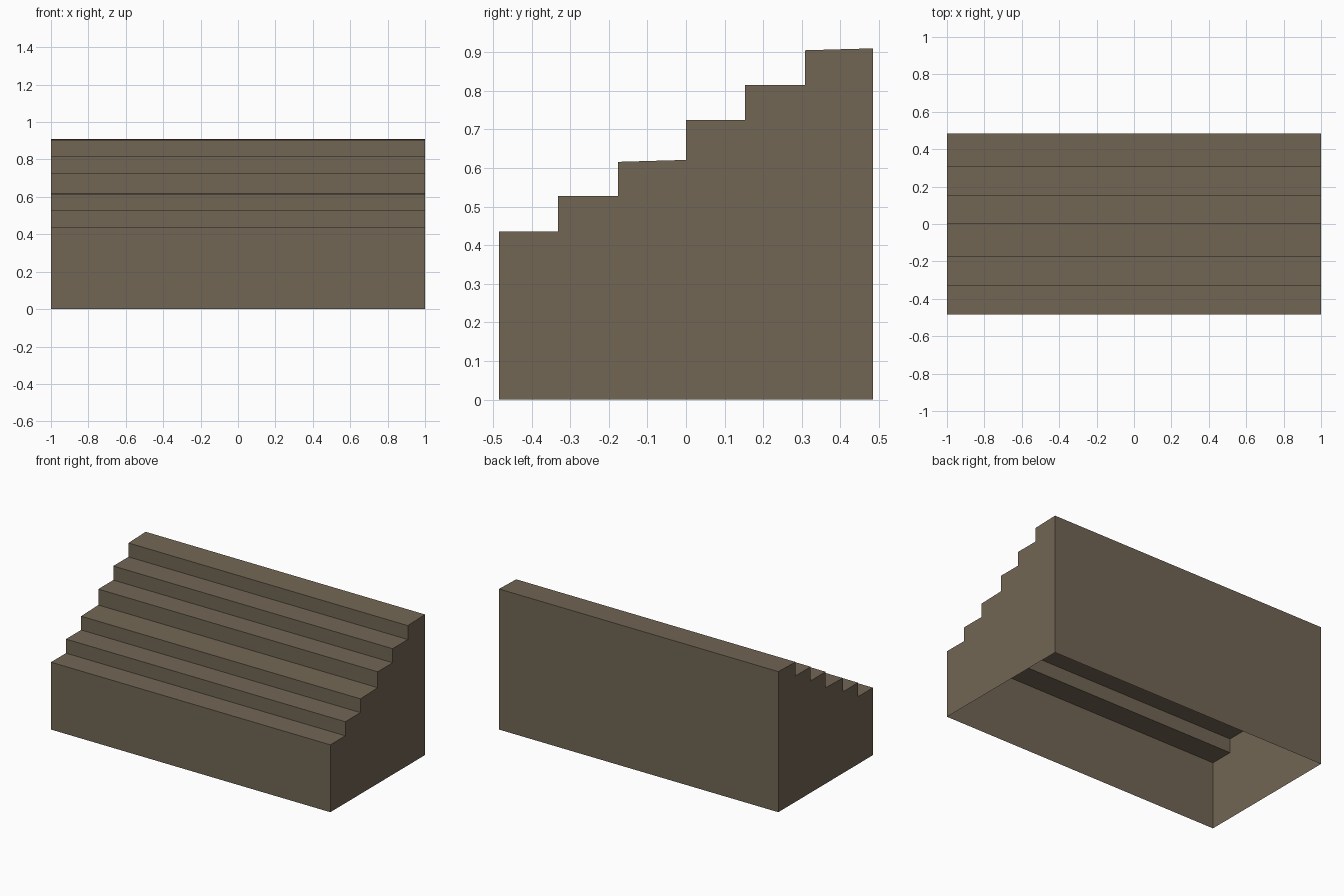
import bpy
import bmesh

if "Cube" in bpy.data.objects:
    bpy.data.objects.remove(bpy.data.objects["Cube"], do_unlink=True)

mat = bpy.data.materials.new("earth brown")
mat.use_nodes = True
colour = (0.168, 0.133, 0.09, 1)
mat.diffuse_color = colour
mat.node_tree.nodes["Principled BSDF"].inputs["Base Color"].default_value = colour

# Treads as (front y, front z, back z); two of them rise slightly to the back
HALF_WIDTH, BACK = 1.0, 0.484
treads = [(-0.484, 0.436, 0.436), (-0.331, 0.527, 0.527), (-0.176, 0.616, 0.621),
          (0.0, 0.724, 0.724), (0.153, 0.815, 0.815), (0.308, 0.905, 0.91)]

# Side profile from the front foot, over the steps, to the back foot
profile = [(-BACK, 0)]
ends = [t[0] for t in treads[1:]] + [BACK]
for (y, z_front, z_back), y_end in zip(treads, ends):
    profile += [(y, z_front), (y_end, z_back)]
profile.append((BACK, 0))

# Hollow shell: two side walls joined by strips, open underneath
bm = bmesh.new()
right = [bm.verts.new((-HALF_WIDTH, y, z)) for y, z in profile]
left = [bm.verts.new((HALF_WIDTH, y, z)) for y, z in profile]
bm.faces.new(right)
bm.faces.new(left[::-1])
for i in range(len(profile) - 1):
    bm.faces.new((right[i], left[i], left[i + 1], right[i + 1]))
bmesh.ops.recalc_face_normals(bm, faces=bm.faces[:])

mesh = bpy.data.meshes.new("stepped_block")
bm.to_mesh(mesh)
bm.free()
mesh.materials.append(mat)
bpy.context.collection.objects.link(bpy.data.objects.new("stepped_block", mesh))
